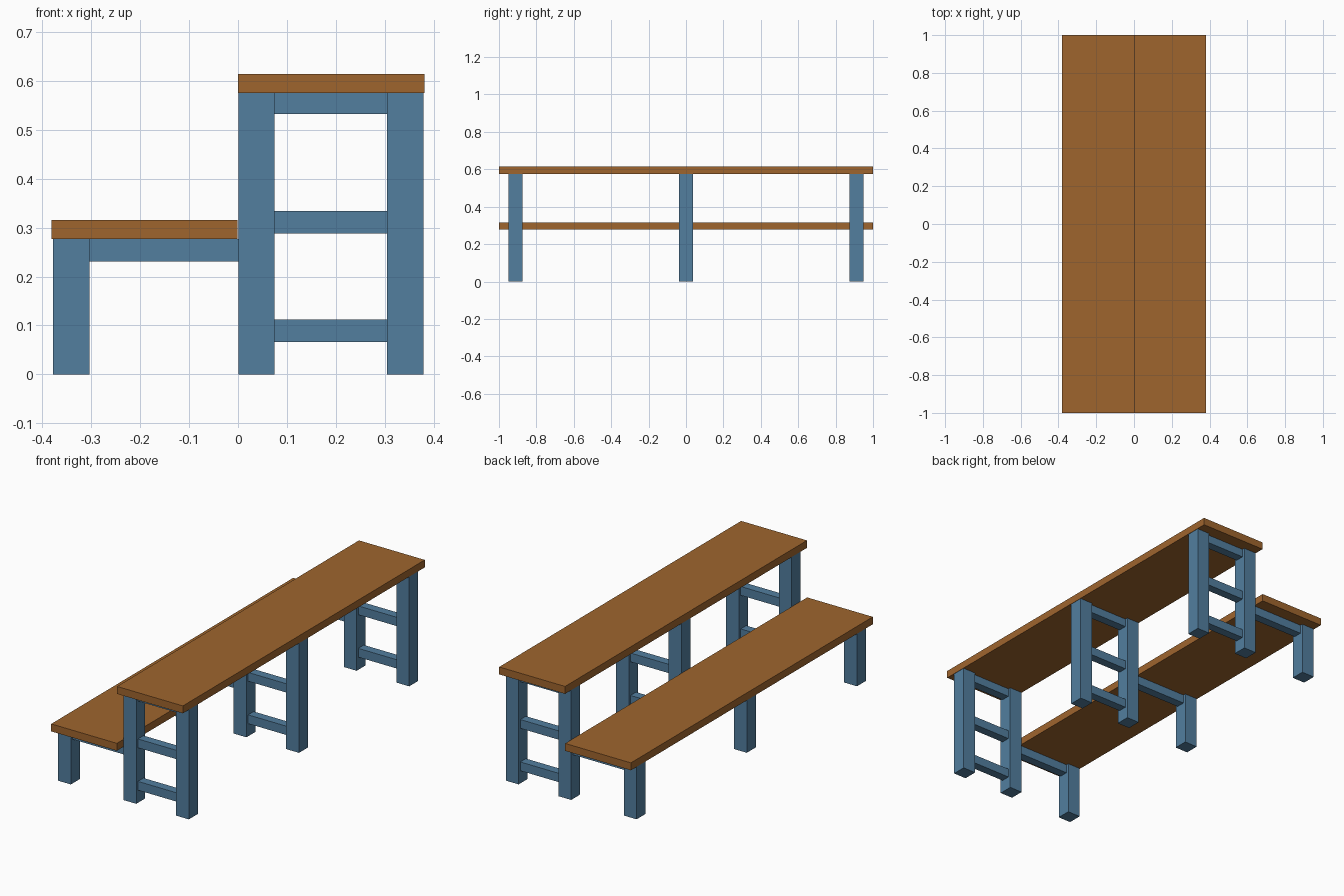
import bpy
import bmesh

if "Cube" in bpy.data.objects:
    bpy.data.objects.remove(bpy.data.objects["Cube"])


def material(name, rgb):
    m = bpy.data.materials.new(name)
    m.diffuse_color = (*rgb, 1.0)
    m.use_nodes = True
    m.node_tree.nodes["Principled BSDF"].inputs["Base Color"].default_value = m.diffuse_color
    return m


WOOD = material("brown wood", (0.345, 0.130, 0.027))
BLUE = material("blue paint", (0.084, 0.209, 0.346))


def box(name, x, y, z, mat):
    """Box spanning the (min, max) ranges x, y, z."""
    bm = bmesh.new()
    bmesh.ops.create_cube(bm, size=1.0)
    for v in bm.verts:
        for i, (lo, hi) in enumerate((x, y, z)):
            v.co[i] = lo if v.co[i] < 0 else hi
    mesh = bpy.data.meshes.new(name)
    bm.to_mesh(mesh)
    bm.free()
    mesh.materials.append(mat)
    obj = bpy.data.objects.new(name, mesh)
    bpy.context.collection.objects.link(obj)


# Long boards: high table top and low seat
TOP_Z, SEAT_Z = 0.575, 0.277
box("table_top", (0.0, 0.381), (-1, 1), (TOP_Z, 0.614), WOOD)
box("bench_seat", (-0.381, -0.001), (-1, 1), (SEAT_Z, 0.316), WOOD)

# Three identical support frames along the length
LEG, RAIL = 0.037, 0.023  # half depths
for place, yc in (("front", -0.911), ("middle", 0.0), ("back", 0.911)):
    leg_y = (yc - LEG, yc + LEG)
    rail_y = (yc - RAIL, yc + RAIL)

    # Legs
    box(place + "_seat_leg", (-0.378, -0.304), leg_y, (0, SEAT_Z), BLUE)
    box(place + "_inner_leg", (0.001, 0.075), leg_y, (0, TOP_Z), BLUE)
    box(place + "_outer_leg", (0.305, 0.379), leg_y, (0, TOP_Z), BLUE)

    # Ladder rails between the tall legs
    for level, z in (("low", (0.066, 0.112)), ("mid", (0.288, 0.334)),
                     ("top", (0.532, TOP_Z))):
        box(f"{place}_{level}_rail", (0.075, 0.305), rail_y, z, BLUE)

    # Rail joining the seat leg to the tall frame
    box(place + "_seat_rail", (-0.304, 0.001), rail_y, (0.231, SEAT_Z), BLUE)
